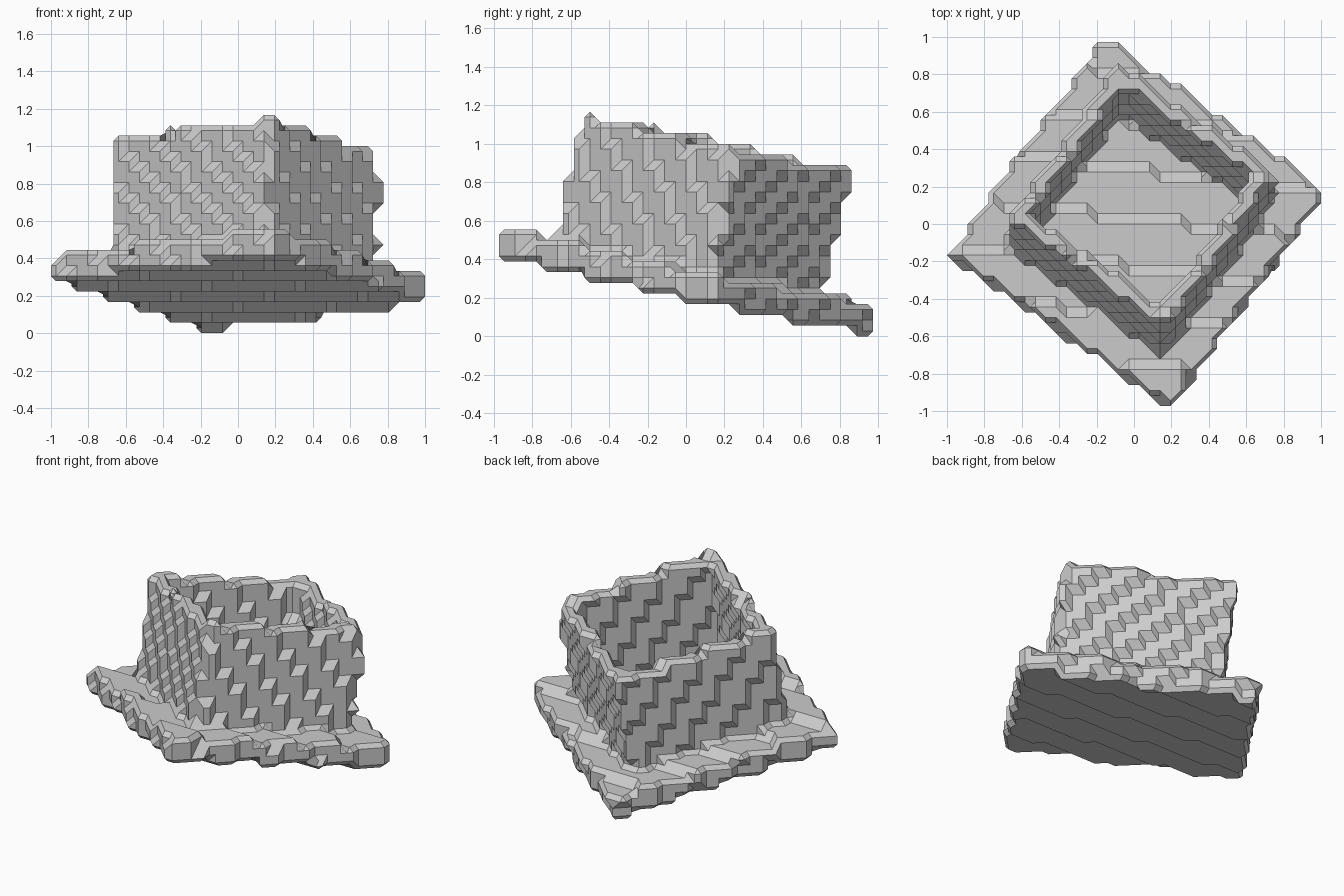
import bpy, bmesh
from math import radians
from itertools import product
from mathutils import Vector, Matrix

if "Cube" in bpy.data.objects:
    bpy.data.objects.remove(bpy.data.objects["Cube"])

H = 1 / 18                      # block size
NX, NY, NZ = 36, 35, 21         # blocks along each axis
SLOPE_X, SLOPE_Y, BASE_Z = -0.024, -0.214, 0.2105  # tilted underside plane
BRIM_HALF, BRIM_TOP = 0.725, 0.1535
WALL_HALF, CAVITY_HALF, WALL_TOP = 0.52, 0.428, 0.811

# tilted frame shared by the brim and the open box
normal = Vector((-SLOPE_X, -SLOPE_Y, 1)).normalized()
tilt = Vector((0, 0, 1)).rotation_difference(normal).to_matrix()
to_local = (tilt @ Matrix.Rotation(radians(-35.2), 3, 'Z')).transposed()


def base_point(x, y):
    return Vector((x, y, BASE_Z + SLOPE_X * x + SLOPE_Y * y))


BRIM_BASE = base_point(0.018, -0.012)
WALL_BASE = base_point(0.026, -0.017)


def centre(c):
    return Vector(((c[0] - 18.5) * H, (c[1] - 18) * H, (c[2] - 0.5) * H))


def is_solid(p):
    # square brim plate
    q = to_local @ (p - BRIM_BASE)
    if 0 <= q.z <= BRIM_TOP and max(abs(q.x), abs(q.y)) <= BRIM_HALF:
        return True
    # four walls around an open cavity
    q = to_local @ (p - WALL_BASE)
    r = max(abs(q.x), abs(q.y))
    return BRIM_TOP <= q.z <= WALL_TOP and CAVITY_HALF <= r <= WALL_HALF


solid = {c for c in product(range(1, NX + 1), range(1, NY + 1), range(1, NZ + 1))
         if is_solid(centre(c))}

# the six faces of a unit cell, each a ring of corners seen from outside
rings = []
for axis, side in product(range(3), (0, 1)):
    ring = []
    for b, c in ((0, 0), (1, 0), (1, 1), (0, 1)):
        corner = [0, 0, 0]
        corner[axis], corner[(axis + 1) % 3], corner[(axis + 2) % 3] = side, b, c
        ring.append(tuple(corner))
    rings.append(ring if side else ring[::-1])


def cell_loops(cell):
    """Outline the half-block chamfered surface inside one cell."""
    link = {}
    for ring in rings:
        pts = [tuple(a + b for a, b in zip(cell, o)) for o in ring]
        full = [p in solid for p in pts]
        for i in range(4):
            if full[i] and not full[i - 1]:
                j = i
                while full[(j + 1) % 4]:
                    j += 1
                start = tuple(a + b for a, b in zip(pts[i - 1], pts[i]))
                end = tuple(a + b for a, b in zip(pts[j % 4], pts[(j + 1) % 4]))
                link[start] = end
    while link:
        first, nxt = link.popitem()
        loop = [first]
        while nxt != first:
            loop.append(nxt)
            nxt = link.pop(nxt)
        yield loop


def flat_pieces(loop):
    """Cut level triangles off bent outlines so that every facet is flat."""
    loop = list(loop)
    while len(loop) > 4:
        for i in range(len(loop)):
            ear = [loop[i - 1], loop[i], loop[(i + 1) % len(loop)]]
            if any(len({p[a] for p in ear}) == 1 for a in range(3)):
                yield ear
                del loop[i]
                break
        else:
            break
    yield loop


# stepped, chamfered skin over the blocks
bm = bmesh.new()
verts = {}
for cell in product(range(NX + 1), range(NY + 1), range(NZ + 1)):
    for loop in cell_loops(cell):
        for piece in flat_pieces(loop):
            for key in piece:
                if key not in verts:
                    verts[key] = bm.verts.new(centre([v / 2 for v in key]))
            bm.faces.new([verts[key] for key in piece])
bmesh.ops.recalc_face_normals(bm, faces=bm.faces[:])

mesh = bpy.data.meshes.new("tilted_box_with_brim")
bm.to_mesh(mesh)
bm.free()
obj = bpy.data.objects.new("tilted_box_with_brim", mesh)
bpy.context.collection.objects.link(obj)
